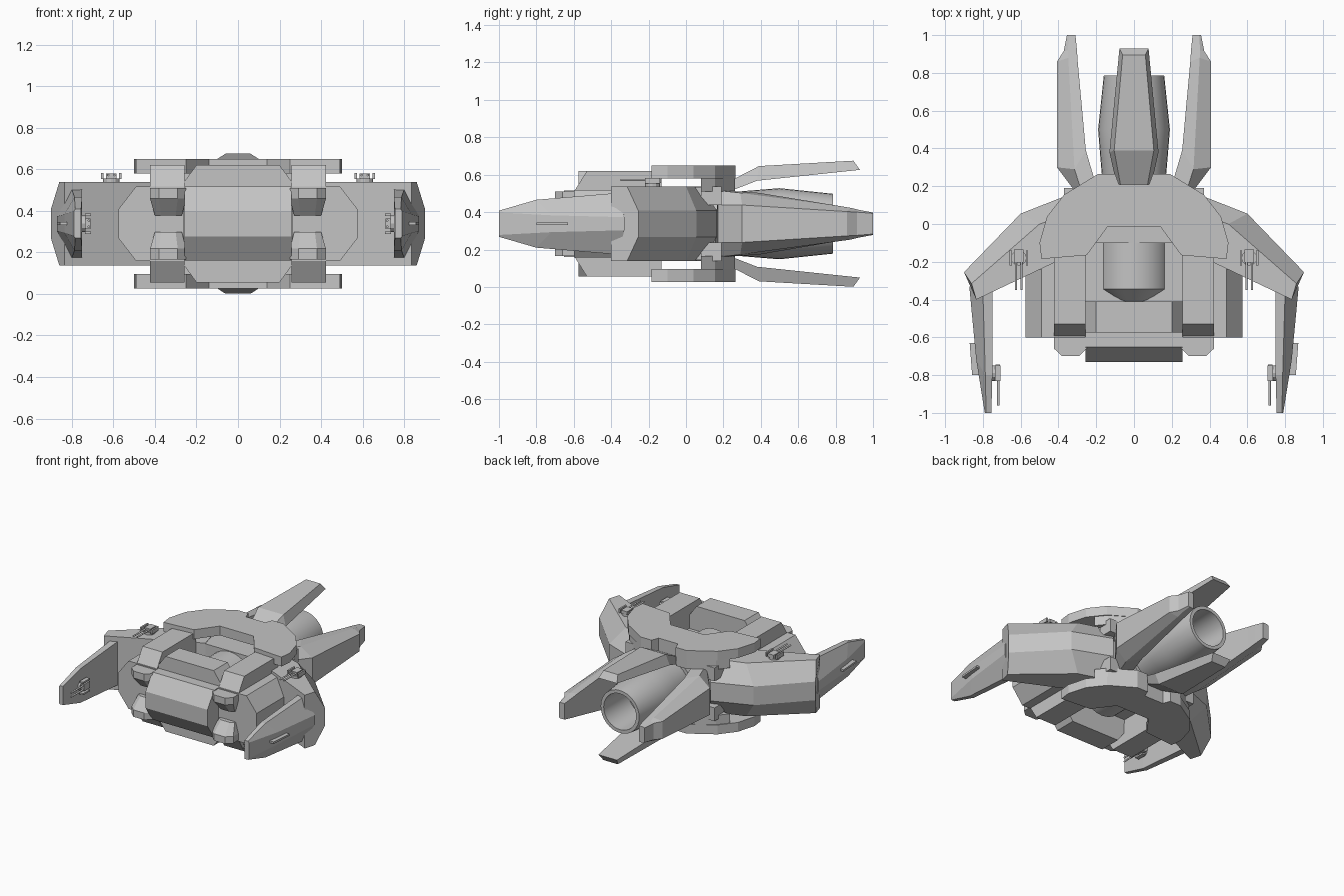
import bpy, bmesh, math
from mathutils import Matrix, Vector

MID = 0.338  # height of the symmetry plane

cube = bpy.data.objects.get("Cube")
if cube:
    bpy.data.objects.remove(cube, do_unlink=True)

grey = bpy.data.materials.new("hull grey")
grey.use_nodes = True
grey.diffuse_color = (0.55, 0.55, 0.55, 1)
grey.node_tree.nodes["Principled BSDF"].inputs["Base Color"].default_value = (0.55, 0.55, 0.55, 1)


def finish(name, bm, mirror="", smooth=False):
    """Turn a bmesh into an object, mirrored about the hull centre."""
    bmesh.ops.recalc_face_normals(bm, faces=bm.faces)
    mesh = bpy.data.meshes.new(name)
    bm.to_mesh(mesh)
    bm.free()
    mesh.materials.append(grey)
    obj = bpy.data.objects.new(name, mesh)
    obj.location.z = MID
    bpy.context.collection.objects.link(obj)
    if mirror:
        mod = obj.modifiers.new("Mirror", "MIRROR")
        mod.use_axis = ["X" in mirror, False, "Z" in mirror]
        mod.use_mirror_merge = False
    if smooth:
        bpy.ops.object.select_all(action="DESELECT")
        obj.select_set(True)
        bpy.context.view_layer.objects.active = obj
        bpy.ops.object.shade_smooth_by_angle(angle=math.radians(30))
    return obj


def loft(name, rings, mirror=""):
    """Skin matching rings of points and cap both ends."""
    bm = bmesh.new()
    rows = [[bm.verts.new(p) for p in ring] for ring in rings]
    n = len(rows[0])
    for a, b in zip(rows, rows[1:]):
        for i in range(n):
            j = (i + 1) % n
            bm.faces.new((a[i], a[j], b[j], b[i]))
    bm.faces.new(rows[0])
    bm.faces.new(rows[-1])
    return finish(name, bm, mirror)


def prism(name, outline, axis, lo, hi, mirror=""):
    """Extrude a flat outline along one axis."""
    def put(p, t):
        q = list(p)
        q.insert("xyz".index(axis), t)
        return q
    return loft(name, [[put(p, t) for p in outline] for t in (lo, hi)], mirror)


def box(name, x, y, z, mirror=""):
    return prism(name, [(x[0], y[0]), (x[1], y[0]), (x[1], y[1]), (x[0], y[1])], "z", *z, mirror)


def wedge(inner, edge, outer, zi, zo):
    """Six-sided section: tall inner wall, chamfer to a thin outer edge."""
    return [(*inner, -zi), (*inner, zi), (*edge, zi), (*outer, zo), (*outer, -zo), (*edge, -zi)]


def both(half):
    """Complete a half outline across x = 0."""
    return half + [(-x, y) for x, y in reversed(half)]


def lathe(name, profile, steps=32):
    """Spin (radius, y) points around the y axis."""
    bm = bmesh.new()
    verts = [bm.verts.new((r, y, 0)) for r, y in profile]
    edges = [bm.edges.new(pair) for pair in zip(verts, verts[1:])]
    bmesh.ops.spin(bm, geom=verts + edges, cent=(0, 0, 0), axis=(0, 1, 0),
                   angle=math.tau, steps=steps, use_duplicate=False)
    bmesh.ops.remove_doubles(bm, verts=bm.verts, dist=0.0005)
    return finish(name, bm, smooth=True)


# Armour plates above and below, with a thick rear part
prism("armour_plate", both([(0.08, 0.21), (0.10, 0.265), (0.19, 0.265), (0.37, 0.155), (0.46, 0.04),
                            (0.50, -0.10), (0.49, -0.185), (0.25, -0.165), (0.14, -0.015)]),
      "z", 0.242, 0.312, "Z")
prism("plate_support", both([(0.08, 0.21), (0.10, 0.262), (0.19, 0.262), (0.36, 0.155), (0.42, 0.08)]),
      "z", 0.172, 0.3, "Z")
box("support_lug", (0.24, 0.37), (0.08, 0.19), (0.10, 0.2), "XZ")

# Central hub and hull sides
box("hub", (-0.36, 0.36), (-0.1, 0.1), (-0.195, 0.195))
box("core_deck", (-0.27, 0.27), (-0.45, 0.0), (-0.1, 0.1))
prism("hull_side", [(0.26, -0.18), (0.49, -0.18), (0.575, -0.07), (0.575, 0.07), (0.49, 0.18), (0.26, 0.18)],
      "y", -0.6, -0.08, "X")
prism("cabin_block", both([(0.2, -0.282), (0.26, -0.2), (0.26, 0.2), (0.2, 0.282)]), "y", -0.575, -0.41)
prism("nose", [(-0.5, -0.178), (-0.65, -0.178), (-0.73, -0.062), (-0.73, 0.062), (-0.65, 0.178), (-0.5, 0.178)],
      "x", -0.257, 0.257)

# Shoulder pods and the bumpers in front of them
prism("shoulder_pod", [(-0.6, 0.13), (-0.6, 0.17), (-0.53, 0.282), (-0.13, 0.282), (-0.13, 0.13)],
      "x", 0.257, 0.423, "XZ")
full = [(0.25, -0.5), (0.25, -0.66), (0.29, -0.70), (0.38, -0.70), (0.423, -0.66), (0.423, -0.5)]
small = [(0.27, -0.5), (0.27, -0.61), (0.3, -0.63), (0.37, -0.63), (0.4, -0.61), (0.4, -0.5)]
loft("bumper", [[(*p, z) for p in pts] for pts, z in ((small, 0.04), (full, 0.12), (full, 0.172))], "XZ")

# Swept wings, forward blades and rear prongs
loft("wing", [wedge((0.2, -0.1), (0.25, 0.08), (0.32, 0.165), 0.2, 0.07),
              wedge((0.37, -0.18), (0.50, 0.0), (0.60, 0.055), 0.2, 0.07),
              wedge((0.835, -0.40), (0.86, -0.315), (0.90, -0.255), 0.2, 0.07)], "X")
loft("forward_blade", [wedge((0.75, -0.34), (0.80, -0.36), (0.872, -0.33), 0.165, 0.035),
                       wedge((0.75, -0.8), (0.787, -0.8), (0.835, -0.72), 0.128, 0.045),
                       wedge((0.755, -1.0), (0.783, -1.0), (0.79, -1.0), 0.07, 0.06)], "X")
loft("rear_prong", [wedge((0.19, 0.17), (0.27, 0.15), (0.31, 0.17), 0.18, 0.1),
                    wedge((0.255, 0.39), (0.315, 0.29), (0.408, 0.30), 0.165, 0.1),
                    wedge((0.298, 0.86), (0.348, 0.88), (0.408, 0.86), 0.085, 0.065),
                    wedge((0.302, 0.92), (0.35, 0.92), (0.372, 0.915), 0.075, 0.062),
                    wedge((0.31, 1.0), (0.345, 1.0), (0.355, 1.0), 0.06, 0.055)], "X")


# Tail fins above and below the engine
def fin_ring(y0, w0, z0, y1, w1, z1):
    return [(-w0, y0, z0), (w0, y0, z0), (w1, y1, z1), (-w1, y1, z1)]


loft("tail_fin", [fin_ring(0.2, 0.09, 0.16, 0.2, 0.07, 0.21),
                  fin_ring(0.38, 0.13, 0.23, 0.39, 0.105, 0.308),
                  fin_ring(0.93, 0.077, 0.288, 0.895, 0.06, 0.337)], "Z")

# Engine nozzle and the drum in the middle of the hull
lathe("engine", [(0.0, 0.2), (0.165, 0.2), (0.178, 0.35), (0.19, 0.5), (0.16, 0.785),
                 (0.135, 0.785), (0.13, 0.5), (0.0, 0.5)])
lathe("reactor_drum", [(0.0, 0.2), (0.19, 0.2), (0.19, -0.345), (0.11, -0.41), (0.0, -0.41)])


# Twin-barrel turrets on the wings and inside the blades
def turret(name, place, tilt):
    bm = bmesh.new()

    def block(size, centre):
        bmesh.ops.create_cube(bm, size=1, matrix=Matrix.Translation(centre) @ Matrix.Diagonal((*size, 1)))

    def tube(radius, length, matrix):
        bmesh.ops.create_cone(bm, cap_ends=True, segments=12, radius1=radius, radius2=radius,
                              depth=length, matrix=matrix)

    tube(0.04, 0.02, Matrix.Translation((0, 0, 0.008)))
    block((0.05, 0.07, 0.025), (0, 0.01, 0.03))
    for side in (-1, 1):
        block((0.012, 0.08, 0.03), (side * 0.043, 0, 0.03))
        tube(0.006, 0.17, Matrix.Translation((side * 0.015, -0.085, 0.034)) @ Matrix.Rotation(math.pi / 2, 4, "X"))
    bm.transform(Matrix.Translation(Vector(place)) @ Matrix.Rotation(tilt, 4, "Y"))
    finish(name, bm, "X")


turret("wing_turret", (0.61, -0.18, 0.2), 0)
turret("blade_turret", (0.752, -0.79, 0), -math.pi / 2)

# Slim rail on the outside of each blade
prism("blade_rail", [(0.83, -0.63), (0.87, -0.63), (0.857, -0.8), (0.82, -0.8)], "z", -0.007, 0.007, "X")
